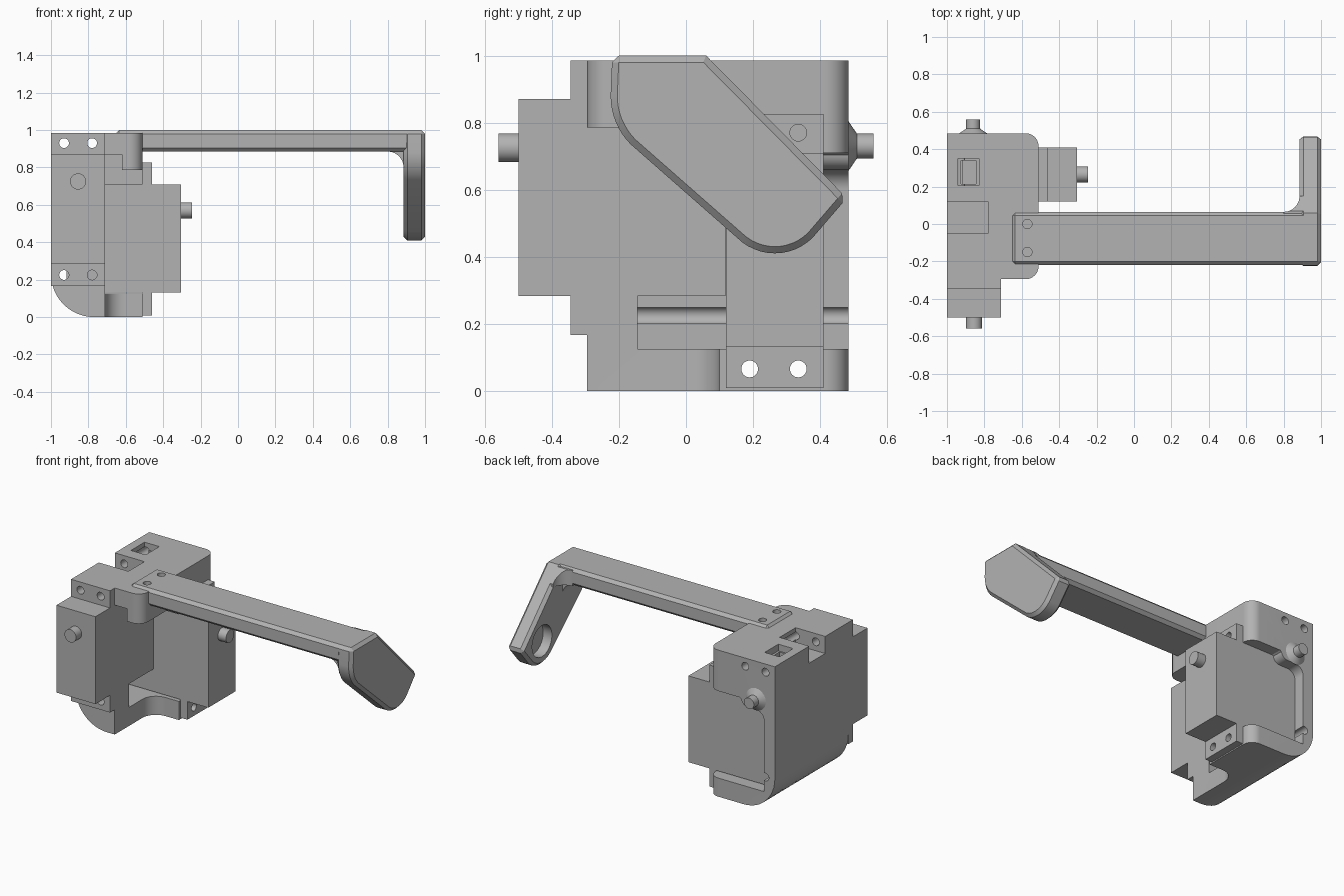
import bpy, bmesh, math
from mathutils import Vector

old = bpy.data.objects.get("Cube")
if old:
    bpy.data.objects.remove(old, do_unlink=True)

grey = bpy.data.materials.new("plain grey")
grey.use_nodes = True
COLOR = (0.45, 0.45, 0.45, 1)
grey.diffuse_color = COLOR
grey.node_tree.nodes["Principled BSDF"].inputs["Base Color"].default_value = COLOR


def arc(cx, cy, r, start, end, n=12):
    """Points of an arc, angles in degrees."""
    angles = [math.radians(start + (end - start) * i / n) for i in range(n + 1)]
    return [(cx + r * math.cos(a), cy + r * math.sin(a)) for a in angles]


def prism(name, points, axis, lo, hi):
    """Extrude a 2D outline along an axis."""
    place = {"x": lambda p, t: (t, p[0], p[1]),
             "y": lambda p, t: (p[0], t, p[1]),
             "z": lambda p, t: (p[0], p[1], t)}[axis]
    bm = bmesh.new()
    face = bm.faces.new([bm.verts.new(place(p, lo)) for p in points])
    out = bmesh.ops.extrude_face_region(bm, geom=[face])
    move = Vector(place((0, 0), hi - lo))
    bmesh.ops.translate(bm, vec=move, verts=[v for v in out["geom"] if isinstance(v, bmesh.types.BMVert)])
    bmesh.ops.recalc_face_normals(bm, faces=bm.faces)
    mesh = bpy.data.meshes.new(name)
    bm.to_mesh(mesh)
    bm.free()
    mesh.materials.append(grey)
    obj = bpy.data.objects.new(name, mesh)
    bpy.context.collection.objects.link(obj)
    return obj


def box(name, x, y, z):
    return prism(name, [(x[0], y[0]), (x[1], y[0]), (x[1], y[1]), (x[0], y[1])], "z", *z)


def cylinder(name, centre, r, axis, lo, hi):
    return prism(name, arc(*centre, r, 0, 360, 32)[:-1], axis, lo, hi)


def apply(obj, mod):
    bpy.context.view_layer.objects.active = obj
    bpy.ops.object.modifier_apply(modifier=mod.name)


def cut(target, cutter, operation="DIFFERENCE", keep=False):
    mod = target.modifiers.new("cut", "BOOLEAN")
    mod.operation, mod.solver, mod.object = operation, "EXACT", cutter
    apply(target, mod)
    if not keep:
        bpy.data.objects.remove(cutter, do_unlink=True)


def chamfer(obj, width):
    mod = obj.modifiers.new("chamfer", "BEVEL")
    mod.width, mod.segments = width, 1
    mod.limit_method, mod.angle_limit = "ANGLE", math.radians(60)
    apply(obj, mod)


# Bracket block with rounded vertical corners
R = 0.07
outline = [(-1, -0.295)] + arc(-0.51 - R, -0.295 + R, R, -90, 0) \
    + arc(-0.51 - R, 0.485 - R, R, 0, 90) + [(-1, 0.485)]
bracket = prism("bracket", outline, "z", 0, 0.985)

# Large round along the lower outer edge
cut(bracket, prism("c", [(-1.1, -0.1), (-0.77, -0.1)] + arc(-0.77, 0.23, 0.23, 270, 180) + [(-1.1, 0.23)],
                   "y", -1, 1))
# Front corner opened up, leaving the upper tab and a filleted lower shelf
cut(bracket, prism("c", [(-0.71, -1), (0, -1), (0, 0.1)] + arc(-0.61, 0, 0.1, 90, 180), "z", -1, 0.785))
cut(bracket, box("c", (-0.711, -0.62), (-1, 0.1), (0.7, 0.87)))
# Cavity for the side motor, with an S-shaped roof
roof = arc(-0.86, 0.60, 0.06, 180, 90) + arc(-0.80, 0.71, 0.05, 270, 360)[:-1] + [(-0.74, 0.71), (0, 0.71)]
cut(bracket, prism("c", [(0, 0.125), (-0.92, 0.125)] + roof, "y", -0.145, 1))
# Notch and cable window in the top
cut(bracket, box("c", (-1.1, -0.78), (-0.05, 0.12), (0.87, 1.1)))
cut(bracket, box("c", (-0.94, -0.83), (0.205, 0.35), (0.94, 1.1)))
cut(bracket, box("c", (-0.925, -0.845), (0.215, 0.34), (0.7, 1.0)))

# Motors: case, shaft and mounting flange
front_case = box("front_motor_case", (-1, -0.71), (-0.5, 0.118), (0.283, 0.87))
front_shaft = cylinder("front_motor_shaft", (-0.855, 0.725), 0.043, "y", -0.56, -0.49)
front_flange = box("front_motor_flange", (-1, -0.71), (-0.345, -0.295), (0.167, 0.985))
side_case = box("side_motor_case", (-0.918, -0.305), (0.12, 0.41), (0.13, 0.71))
side_shaft = cylinder("side_motor_shaft", (0.265, 0.57), 0.043, "x", -0.31, -0.245)
side_flange = box("side_motor_flange", (-0.51, -0.46), (0.12, 0.41), (0.008, 0.825))

# Screw holes through flanges and bracket
for x in (-0.93, -0.78):
    for z in (0.225, 0.93):
        hole = cylinder("c", (x, z), 0.026, "y", -1, 1)
        cut(front_flange, hole, keep=True)
        cut(bracket, hole)
for y in (0.19, 0.335):
    for z, depth in ((0.065, -2), (0.77, -0.7)):
        hole = cylinder("c", (y, z), 0.025, "x", depth, 0)
        cut(side_flange, hole, keep=True)
        cut(bracket, hole)

# Pivot pin with a flared foot on the back
pin = cylinder("rear_pivot_pin", (-0.86, 0.73), 0.037, "y", 0.47, 0.56)
bpy.ops.mesh.primitive_cone_add(vertices=32, radius1=0.075, radius2=0.037, depth=0.026,
                                location=(-0.86, 0.497, 0.73), rotation=(-math.pi / 2, 0, 0))
foot = bpy.context.object
foot.name = "rear_pivot_foot"
foot.data.materials.append(grey)

# Arm beam with chamfered edges and two screw holes
beam = box("arm_beam", (-0.655, 0.96), (-0.22, 0.065), (0.885, 1.0))
chamfer(beam, 0.02)
for y in (-0.15, 0):
    hole = cylinder("c", (-0.57, y), 0.025, "z", 0.8, 1.1)
    cut(beam, hole, keep=True)
    cut(bracket, hole)

# End plate: slanted, round-ended outline with a blind socket on its inner face
leaf = [(-0.22, 1.0), (0.06, 1.0), (0.48, 0.575)] + arc(0.265, 0.57, 0.16, -45, -135) \
    + arc(-0.02, 0.88, 0.205, 225, 180, 8)
plate = prism("arm_end_plate", leaf, "x", 0.885, 1.0)
chamfer(plate, 0.02)
cut(plate, cylinder("c", (0.265, 0.57), 0.105, "x", 0.8, 0.95))

# Fillets joining beam and end plate, below and behind
lower = prism("arm_lower_fillet", [(0.91, 0.8), (0.91, 0.91), (0.8, 0.91)] + arc(0.8, 0.8, 0.085, 90, 0),
              "y", -0.19, 0.05)
rear = prism("arm_rear_fillet", [(0.91, 0.15), (0.91, 0.04), (0.8, 0.04)] + arc(0.8, 0.15, 0.085, -90, 0),
             "z", 0.885, 0.99)
cut(rear, prism("c", leaf, "x", 0.7, 0.95), "INTERSECT")

# Smooth rounds, keep edges sharp
bpy.ops.object.select_all(action="DESELECT")
for obj in (bracket, front_shaft, front_flange, side_shaft, side_flange, pin, foot, beam, plate, lower, rear):
    obj.select_set(True)
    bpy.context.view_layer.objects.active = obj
bpy.ops.object.shade_smooth_by_angle(angle=math.radians(30))
